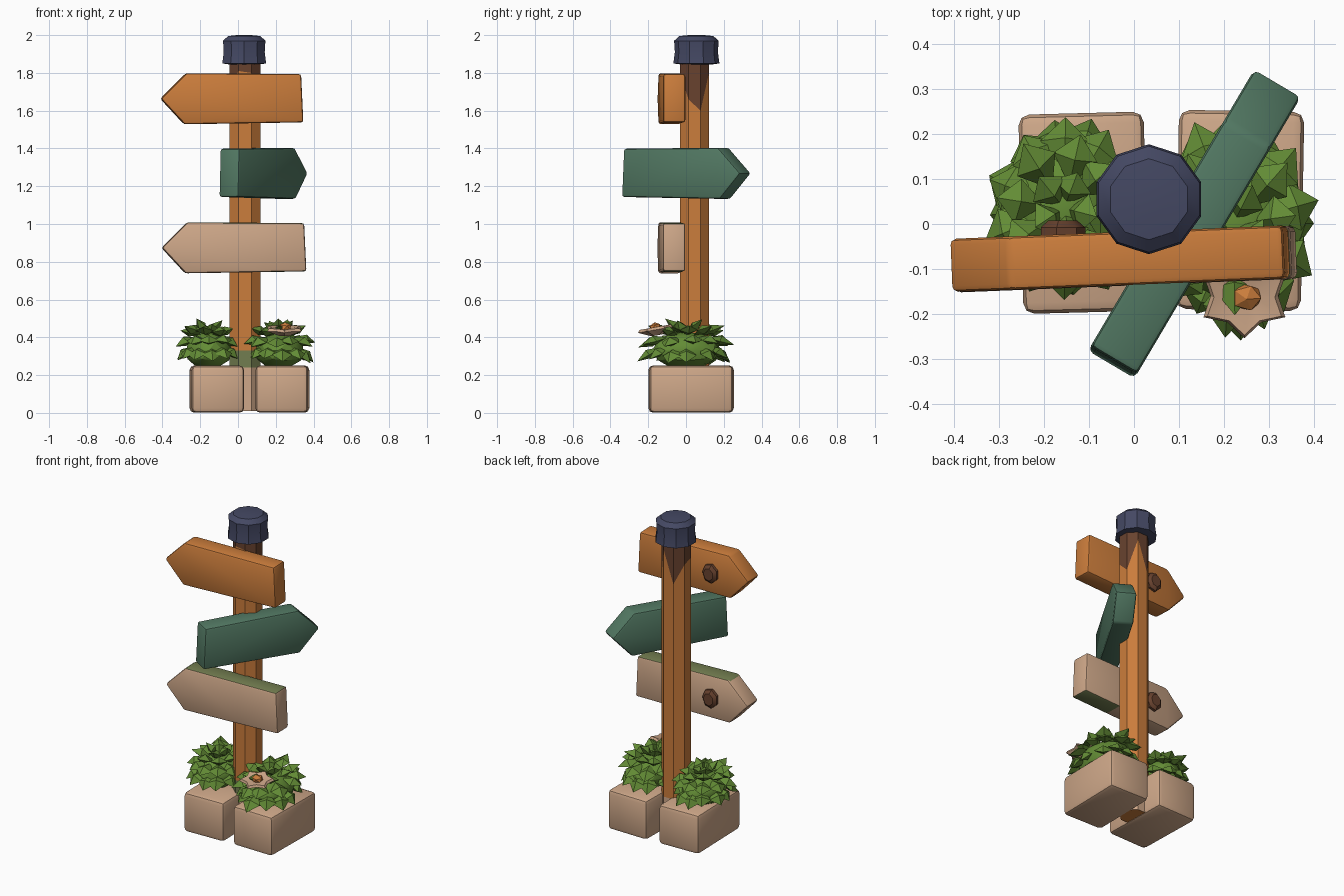
import bpy, bmesh, math, random
from mathutils import Vector, Matrix

if "Cube" in bpy.data.objects:
    bpy.data.objects.remove(bpy.data.objects["Cube"])
random.seed(4)

def mat(name, r, g, b):
    m = bpy.data.materials.new(name)
    m.diffuse_color = (r, g, b, 1)
    m.use_nodes = True
    m.node_tree.nodes["Principled BSDF"].inputs["Base Color"].default_value = m.diffuse_color
    return m

ORANGE = mat("orange wood", 0.60, 0.205, 0.045)
SAND = mat("sand stone", 0.62, 0.39, 0.25)
GREEN = mat("painted green", 0.085, 0.19, 0.125)
NAVY = mat("navy cap", 0.058, 0.065, 0.125)
LEAF = mat("leaf green", 0.125, 0.262, 0.036)
BROWN = mat("dark bark", 0.14, 0.055, 0.028)
MOSS = mat("olive moss", 0.17, 0.205, 0.08)

def finish(bm, name, mats, angle=35):
    bmesh.ops.recalc_face_normals(bm, faces=bm.faces)
    me = bpy.data.meshes.new(name)
    bm.to_mesh(me)
    bm.free()
    for m in mats:
        me.materials.append(m)
    ob = bpy.data.objects.new(name, me)
    bpy.context.collection.objects.link(ob)
    bpy.ops.object.select_all(action='DESELECT')
    ob.select_set(True)
    bpy.context.view_layer.objects.active = ob
    bpy.ops.object.shade_smooth_by_angle(angle=math.radians(angle))
    return ob

def loft(bm, rings):
    """Skin a stack of equal-sized vertex rings, capped at both ends."""
    rows = [[bm.verts.new(p) for p in ring] for ring in rings]
    n = len(rows[0])
    bands = []
    for a, b in zip(rows, rows[1:]):
        bands.append([bm.faces.new((a[i], a[(i + 1) % n], b[(i + 1) % n], b[i])) for i in range(n)])
    bm.faces.new(rows[0][::-1])
    bm.faces.new(rows[-1])
    return bands

def ring(cx, cy, rx, ry, z, n, phase=0.5):
    zs = z if isinstance(z, (list, tuple)) else [z] * n
    return [(cx + rx * math.cos(2 * math.pi * (i + phase) / n),
             cy + ry * math.sin(2 * math.pi * (i + phase) / n), zs[i]) for i in range(n)]

# Post: eight sides, jagged bark at the top, moss at the foot
bm = bmesh.new()
bark = [1.60, 1.80, 1.60, 1.72, 1.74, 1.81, 1.80, 1.66]
levels = [0.01, 0.24, 0.33, bark, 1.87]
bands = loft(bm, [ring(0.037, 0.045, 0.088, 0.083, z, 8) for z in levels])
for f in bands[0]:
    f.material_index = 1
for f in bands[1]:
    f.material_index = 2 if f.calc_center_median().y < 0.04 else 0
for f in bands[3]:
    f.material_index = 3
finish(bm, "post", [ORANGE, SAND, MOSS, BROWN])

# Cap on the post
bm = bmesh.new()
loft(bm, [ring(0.033, 0.055, r, r, z, 10) for r, z in
          [(0.085, 1.845), (0.122, 1.85), (0.114, 1.91), (0.118, 1.97), (0.09, 1.995), (0.04, 2.0)]])
finish(bm, "post_cap", [NAVY], 30)

# Arrow boards: the profile points to -x, then is turned about z
def board(name, material, length, thick, loc, turn, mossy=False):
    h, k = length / 2, 0.135
    prof = [(-h, 0.0), (-h + 0.135, k), (h - 0.012, k - 0.004), (h, -k + 0.01), (-h + 0.125, -k)]
    bm = bmesh.new()
    loft(bm, [[(x, y, z) for x, z in prof] for y in (-thick / 2, thick / 2)])
    bmesh.ops.bevel(bm, geom=bm.edges[:], offset=0.013, segments=2, profile=0.5, affect='EDGES')
    if mossy:
        bmesh.ops.bisect_plane(bm, geom=bm.verts[:] + bm.edges[:] + bm.faces[:],
                               plane_co=(0.12, 0, 0), plane_no=(1, 0, 0))
        bm.normal_update()
        for f in bm.faces:
            x = f.calc_center_median().x
            if f.normal.z > 0.8 or (f.normal.z < -0.8 and x > 0.12):
                f.material_index = 1
    bm.transform(Matrix.Translation(loc) @ Matrix.Rotation(math.radians(turn), 4, 'Z'))
    finish(bm, name, [material, MOSS] if mossy else [material])

board("top_board", ORANGE, 0.755, 0.118, (-0.033, -0.077, 1.663), 2.3)
board("middle_board", GREEN, 0.73, 0.12, (0.135, 0.002, 1.268), 239.4)
board("bottom_board", SAND, 0.765, 0.118, (-0.022, -0.078, 0.874), 2.3, True)

# Knots on the backs of two boards
for name, z in (("top_knot", 1.66), ("bottom_knot", 0.87)):
    bm = bmesh.new()
    loft(bm, [[(-0.16 + s * 0.052 * math.cos(a), y, z + s * 0.06 * math.sin(a))
               for a in [i * math.tau / 7 for i in range(7)]]
              for s, y in ((1.0, -0.04), (1.0, -0.008), (0.65, 0.008))])
    finish(bm, name, [BROWN])

# Stone blocks at the foot
for name, x, y, turn in (("left_stone", -0.112, 0.025, 1.5), ("right_stone", 0.235, 0.03, -1)):
    bm = bmesh.new()
    bmesh.ops.create_cube(bm, size=1)
    bm.transform(Matrix.Translation((x, y, 0.126)) @ Matrix.Rotation(math.radians(turn), 4, 'Z')
                 @ Matrix.Diagonal((0.278, 0.442, 0.25, 1)))
    bmesh.ops.bevel(bm, geom=bm.edges[:], offset=0.024, segments=2, profile=0.5, affect='EDGES')
    finish(bm, name, [SAND], 40)

# Leaf: a folded, pointed blade from base to tip
def leaf(bm, base, tip, width):
    d = tip - base
    side = Vector((0, 0, 1)).cross(d).normalized() * width
    up = d.cross(side).normalized()
    mid = base + d * 0.55
    b, t = bm.verts.new(base), bm.verts.new(tip)
    l, r = bm.verts.new(mid + side), bm.verts.new(mid - side)
    ridge, keel = bm.verts.new(mid + up * 0.03), bm.verts.new(mid - up * 0.02)
    for m in (ridge, keel):
        for s in (l, r):
            bm.faces.new((b, m, s))
            bm.faces.new((t, s, m))

def bush(name, cx, cy, rx, ry):
    bm = bmesh.new()
    # core
    bmesh.ops.create_icosphere(bm, subdivisions=2, radius=1, matrix=Matrix.Translation((cx, cy, 0.33))
                               @ Matrix.Diagonal((rx * 0.72, ry * 0.72, 0.10, 1)))
    # rows of leaves: count, base radius, base z, tip radius, tip z, half width
    for n, r0, z0, r1, z1, w in ((12, 0.5, 0.35, 0.98, 0.275, 0.055), (10, 0.4, 0.40, 1.0, 0.36, 0.055),
                                 (8, 0.25, 0.41, 0.82, 0.45, 0.05), (5, 0.05, 0.41, 0.45, 0.485, 0.045)):
        start = random.random()
        for i in range(n):
            a = math.tau * (i + start + random.uniform(-0.15, 0.15)) / n
            c, s = math.cos(a), math.sin(a)
            k = r1 * random.uniform(0.92, 1.06)
            leaf(bm, Vector((cx + rx * r0 * c, cy + ry * r0 * s, z0)),
                 Vector((cx + rx * k * c, cy + ry * k * s, z1 + random.uniform(-0.015, 0.015))), w)
    finish(bm, name, [LEAF], 25)

bush("left_bush", -0.155, 0.035, 0.175, 0.21)
bush("right_bush", 0.22, 0.0, 0.185, 0.25)

# Flower on the right bush
tilt = Matrix.Translation((0.245, -0.16, 0.44)) @ Matrix.Rotation(math.radians(10), 4, 'X')
bm = bmesh.new()
loft(bm, [[((0.105 if i % 2 else 0.075) * s * math.cos(i * math.tau / 12),
            (0.095 if i % 2 else 0.068) * s * math.sin(i * math.tau / 12), z) for i in range(12)]
          for s, z in ((0.3, -0.03), (1.0, 0.0), (0.9, 0.014), (0.3, 0.005))])
bm.transform(tilt)
finish(bm, "flower_petals", [SAND], 30)
bm = bmesh.new()
bmesh.ops.create_icosphere(bm, subdivisions=1, radius=1,
                           matrix=tilt @ Matrix.Translation((0.005, 0, 0.015)) @ Matrix.Diagonal((0.036, 0.032, 0.025, 1)))
finish(bm, "flower_centre", [ORANGE], 30)
